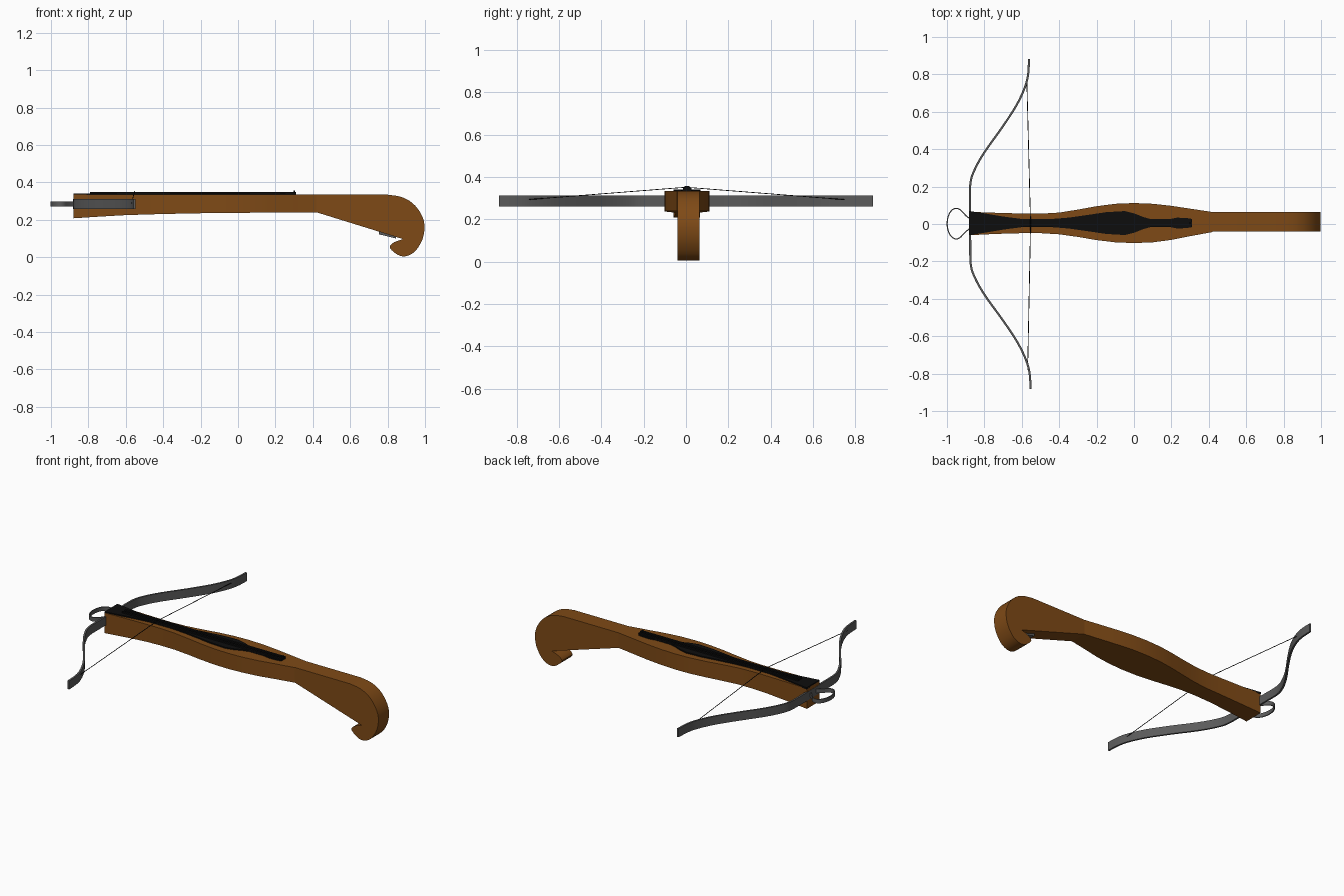
import bpy, bmesh, math
from mathutils import Vector

if "Cube" in bpy.data.objects:
    bpy.data.objects.remove(bpy.data.objects["Cube"])


def material(name, rgb):
    m = bpy.data.materials.new(name)
    m.diffuse_color = (*rgb, 1)
    m.use_nodes = True
    m.node_tree.nodes["Principled BSDF"].inputs["Base Color"].default_value = m.diffuse_color
    return m


WOOD = material("brown wood", (0.21, 0.068, 0.008))
STEEL = material("grey steel", (0.105, 0.105, 0.105))
BLACK = material("black metal", (0.004, 0.004, 0.004))


def finish(name, bm, mat, smooth=30):
    bmesh.ops.remove_doubles(bm, verts=bm.verts, dist=1e-5)
    bmesh.ops.recalc_face_normals(bm, faces=bm.faces)
    me = bpy.data.meshes.new(name)
    bm.to_mesh(me)
    bm.free()
    me.materials.append(mat)
    ob = bpy.data.objects.new(name, me)
    bpy.context.collection.objects.link(ob)
    bpy.context.view_layer.objects.active = ob
    ob.select_set(True)
    bpy.ops.object.shade_smooth_by_angle(angle=math.radians(smooth))
    ob.select_set(False)
    return ob


def loft(bm, rings, closed=False):
    """Skin a row of equal-sided cross-sections, capping open ends."""
    rows = [[bm.verts.new(p) for p in r] for r in rings]
    n = len(rows[0])
    pairs = list(zip(rows, rows[1:])) + ([(rows[-1], rows[0])] if closed else [])
    for a, b in pairs:
        for i in range(n):
            j = (i + 1) % n
            bm.faces.new((a[i], a[j], b[j], b[i]))
    if not closed:
        bm.faces.new(rows[0])
        bm.faces.new(rows[-1])


def box_ring(x, y0, y1, z0, z1):
    return [(x, y0, z0), (x, y1, z0), (x, y1, z1), (x, y0, z1)]


def spline(points, steps=4):
    """Catmull-Rom curve through the given 2D points."""
    p = [Vector(q) for q in points]
    p = [2 * p[0] - p[1]] + p + [2 * p[-1] - p[-2]]
    out = []
    for a, b, c, d in zip(p, p[1:], p[2:], p[3:]):
        for k in range(steps):
            t = k / steps
            out.append(0.5 * (2 * b + (c - a) * t + (2 * a - 5 * b + 4 * c - d) * t * t
                              + (3 * b - a - 3 * c + d) * t ** 3))
    return out + [p[-2]]


def strap(name, path, thick, z0, z1, mat):
    """Upright flat band following a path seen from above."""
    rings = []
    for i, p in enumerate(path):
        t = (path[min(i + 1, len(path) - 1)] - path[max(i - 1, 0)]).normalized()
        n = Vector((-t.y, t.x)) * thick / 2
        a, b = p + n, p - n
        rings.append([(a.x, a.y, z0), (b.x, b.y, z0), (b.x, b.y, z1), (a.x, a.y, z1)])
    bm = bmesh.new()
    loft(bm, rings)
    return finish(name, bm, mat)


# Fore stock: x, low y, high y, bottom z
STOCK = [(-0.88, -0.06, 0.065, 0.208), (-0.74, -0.053, 0.06, 0.217),
         (-0.6, -0.049, 0.056, 0.225), (-0.5, -0.049, 0.055, 0.228),
         (-0.4, -0.055, 0.061, 0.231), (-0.3, -0.069, 0.077, 0.233),
         (-0.2, -0.086, 0.095, 0.235), (-0.1, -0.098, 0.108, 0.236),
         (0, -0.102, 0.112, 0.237), (0.1, -0.098, 0.108, 0.238),
         (0.2, -0.085, 0.097, 0.238), (0.3, -0.065, 0.082, 0.239),
         (0.42, -0.043, 0.064, 0.24)]
bm = bmesh.new()
loft(bm, [box_ring(x, a, b, z, 0.334) for x, a, b, z in STOCK])
finish("fore_stock", bm, WOOD, 20)

# Butt: curled profile pulled through its width
curl = spline([(0.8, 0.334), (0.87, 0.323), (0.93, 0.292), (0.975, 0.238), (0.997, 0.175),
               (0.988, 0.1), (0.95, 0.035), (0.905, 0.007), (0.865, 0.008),
               (0.83, 0.03), (0.811, 0.055), (0.835, 0.08), (0.882, 0.097)], 3)
outline = [(0.42, 0.334)] + [tuple(p) for p in curl] + [(0.42, 0.24)]
bm = bmesh.new()
loft(bm, [[(x, y, z) for x, z in outline] for y in (-0.041, 0.064)])
finish("butt", bm, WOOD, 35)

# Trigger plate tucked under the butt
bm = bmesh.new()
loft(bm, [box_ring(0.755, -0.004, 0.024, 0.122, 0.14),
          box_ring(0.845, -0.004, 0.024, 0.1, 0.12)])
finish("trigger_plate", bm, STEEL)

# Black top plate: x, half width
PLATE = [(-0.88, 0.064), (-0.8, 0.052), (-0.7, 0.035), (-0.6, 0.022), (-0.45, 0.021),
         (-0.35, 0.029), (-0.25, 0.043), (-0.15, 0.058), (-0.05, 0.064), (0, 0.052),
         (0.05, 0.032), (0.09, 0.021), (0.19, 0.021), (0.23, 0.029), (0.28, 0.027),
         (0.31, 0.022)]
bm = bmesh.new()
loft(bm, [box_ring(x, 0.005 - w, 0.005 + w, 0.33, 0.341) for x, w in PLATE])
finish("top_plate", bm, BLACK)

# Twin rails forming the bolt groove
bm = bmesh.new()
for s in (-1, 1):
    y = sorted((0.005 + s * 0.007, 0.005 + s * 0.02))
    loft(bm, [box_ring(x, *y, 0.335, 0.349) for x in (-0.79, 0.31)])
finish("bolt_rails", bm, BLACK)

# Rear sight
bm = bmesh.new()
loft(bm, [box_ring(x, -0.006, 0.016, 0.34, 0.357) for x in (0.298, 0.306)])
finish("rear_sight", bm, BLACK)

# Bow: one limb mirrored, very slightly turned
limb = spline([(-0.876, 0), (-0.876, 0.1), (-0.874, 0.215), (-0.853, 0.285), (-0.8, 0.38),
               (-0.7, 0.52), (-0.625, 0.635), (-0.58, 0.73), (-0.562, 0.8), (-0.557, 0.882)])
path = [Vector((p.x, -p.y)) for p in reversed(limb[1:])] + limb
path = [Vector((p.x - 0.005 * p.y, p.y)) for p in path]
strap("bow", path, 0.011, 0.259, 0.312, STEEL)

# Foot stirrup: open loop with flared ends
loop = [Vector((-0.95 + 0.049 * math.cos(a), 0.002 + 0.082 * math.sin(a)))
        for a in (math.radians(50 + i * 260 / 28) for i in range(29))]
ends = [Vector((-0.88, 0.03)), Vector((-0.897, 0.043))]
loop = ends + loop + [Vector((p.x, 0.004 - p.y)) for p in reversed(ends)]
strap("stirrup", loop, 0.006, 0.272, 0.297, STEEL)

# Bowstring, rising over the rails
bm = bmesh.new()
rings = []
for y, z in ((-0.78, 0.29), (0, 0.351), (0.78, 0.29)):
    x = -0.553 - 0.003 * y - (0.018 if abs(y) > 0.5 else 0)
    rings.append([(x + 0.002 * math.cos(k * math.pi / 3), y,
                   z + 0.002 * math.sin(k * math.pi / 3)) for k in range(6)])
loft(bm, rings)
finish("bowstring", bm, BLACK)
